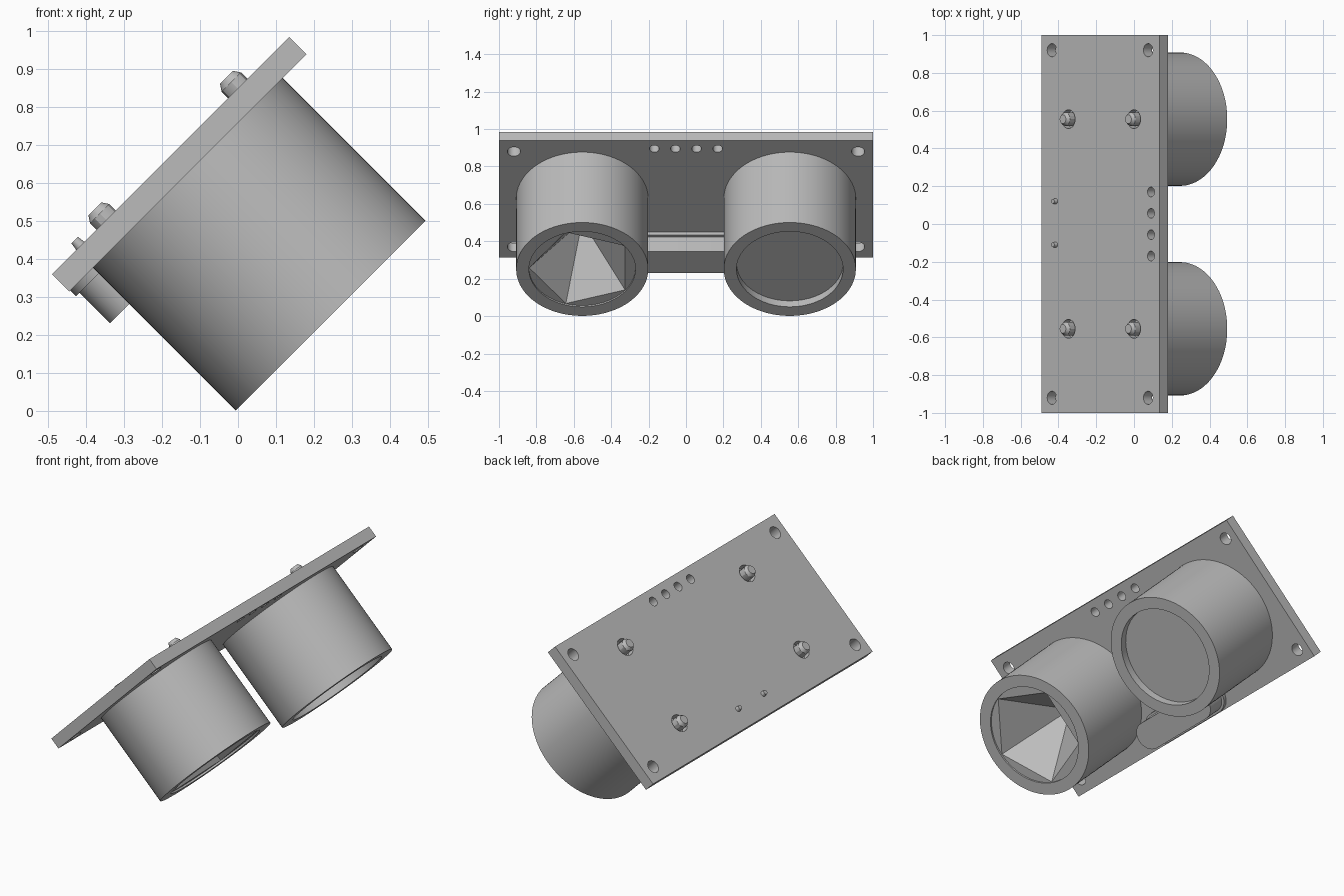
import bpy, bmesh, math
from mathutils import Matrix

cube = bpy.data.objects.get("Cube")
if cube:
    bpy.data.objects.remove(cube, do_unlink=True)

grey = bpy.data.materials.new("plain grey")
grey.use_nodes = True
COLOUR = (0.5, 0.5, 0.5, 1)
grey.diffuse_color = COLOUR
grey.node_tree.nodes["Principled BSDF"].inputs["Base Color"].default_value = COLOUR

# Everything is laid out flat (x across the board, y along it, z to the back), then tilted
TILT = Matrix.Rotation(math.radians(-45), 4, 'Y')
FRONT, BACK = 0.537, 0.601
EYE_X, EYE_Y = 0.35, 0.555


def make(name, bm):
    mesh = bpy.data.meshes.new(name)
    bmesh.ops.recalc_face_normals(bm, faces=bm.faces)
    bm.to_mesh(mesh)
    bm.free()
    mesh.materials.append(grey)
    obj = bpy.data.objects.new(name, mesh)
    bpy.context.collection.objects.link(obj)
    obj.matrix_world = TILT
    return obj


def box(name, x0, x1, y0, y1, z0, z1):
    bm = bmesh.new()
    size = Matrix.Diagonal((x1 - x0, y1 - y0, z1 - z0, 1))
    mid = Matrix.Translation(((x0 + x1) / 2, (y0 + y1) / 2, (z0 + z1) / 2))
    bmesh.ops.create_cube(bm, size=1, matrix=mid @ size)
    return make(name, bm)


def tube(name, x, y, z0, z1, r0, r1=None, sides=24, turn=0):
    bm = bmesh.new()
    place = Matrix.Translation((x, y, (z0 + z1) / 2)) @ Matrix.Rotation(turn, 4, 'Z')
    bmesh.ops.create_cone(bm, cap_ends=True, segments=sides, radius1=r0,
                          radius2=r0 if r1 is None else r1, depth=z1 - z0, matrix=place)
    return make(name, bm)


def stadium(name, x, half_len, r, z0, z1):
    bm = bmesh.new()
    ring = []
    for i in range(32):
        a = math.pi * (i % 16) / 15 + (math.pi if i > 15 else 0)
        shift = (half_len - r) * (1 if i < 16 else -1)
        ring.append(bm.verts.new((x + r * math.cos(a), shift + r * math.sin(a), z0)))
    face = bm.faces.new(ring)
    new = bmesh.ops.extrude_face_region(bm, geom=[face])["geom"]
    bmesh.ops.translate(bm, vec=(0, 0, z1 - z0),
                        verts=[v for v in new if isinstance(v, bmesh.types.BMVert)])
    return make(name, bm)


def activate(obj):
    bpy.ops.object.select_all(action='DESELECT')
    obj.select_set(True)
    bpy.context.view_layer.objects.active = obj


def cut(obj, cutters):
    activate(obj)
    for cutter in cutters:
        mod = obj.modifiers.new("cut", 'BOOLEAN')
        mod.operation, mod.solver, mod.object = 'DIFFERENCE', 'EXACT', cutter
        bpy.ops.object.modifier_apply(modifier=mod.name)
        bpy.data.objects.remove(cutter, do_unlink=True)


def smooth(obj):
    activate(obj)
    bpy.ops.object.shade_smooth_by_angle(angle=math.radians(30))


# Circuit board with corner holes, connector holes and sockets for the leads
board = box("board", -0.092, 0.792, -1, 1, FRONT, BACK)
leads = [(x, y) for x in (0.11, 0.6) for y in (-EYE_Y, EYE_Y)]
holes = [tube("hole", x, y, 0.5, 0.65, 0.035) for x in (-0.014, 0.707) for y in (-0.92, 0.92)]
holes += [tube("hole", 0.728, (i - 1.5) * 0.113, 0.5, 0.65, 0.026) for i in range(4)]
holes += [tube("hole", x, y, 0.56, 0.65, 0.05) for x, y in leads]
cut(board, holes)
smooth(board)

# Sensor barrels: one with a shallow round recess, one with a deep faceted hollow
for side, y in (("right", -EYE_Y), ("left", EYE_Y)):
    barrel = tube(side + "_barrel", EYE_X, y, 0.005, FRONT + 0.005, 0.353, sides=96)
    if side == "left":
        hollow = [tube("recess", EYE_X, y, -0.1, 0.05, 0.285, sides=48)]
    else:
        hollow = [tube("recess", EYE_X, y, -0.1, 0.015, 0.285, sides=48),
                  tube("hollow", EYE_X, y, 0.014, 0.33, 0.284, 0.03, sides=5, turn=math.pi / 5)]
    cut(barrel, hollow)
    smooth(barrel)

# Soldered leads on the back
for n, (x, y) in enumerate(leads):
    smooth(tube(f"barrel_lead_{n + 1}", x, y, 0.555, 0.625, 0.036, sides=12))
    smooth(tube(f"barrel_lead_tip_{n + 1}", x, y, 0.625, 0.643, 0.036, 0.024, sides=12))
for n, y in enumerate((-0.11, 0.12)):
    smooth(tube(f"crystal_lead_{n + 1}", 0.014, y, 0.59, 0.622, 0.017, 0.012, sides=12))

# Crystal can with its flange, between the barrels
smooth(stadium("crystal_can", 0.005, 0.29, 0.08, 0.402, FRONT))
smooth(stadium("crystal_flange", 0.005, 0.305, 0.093, 0.515, FRONT + 0.002))
